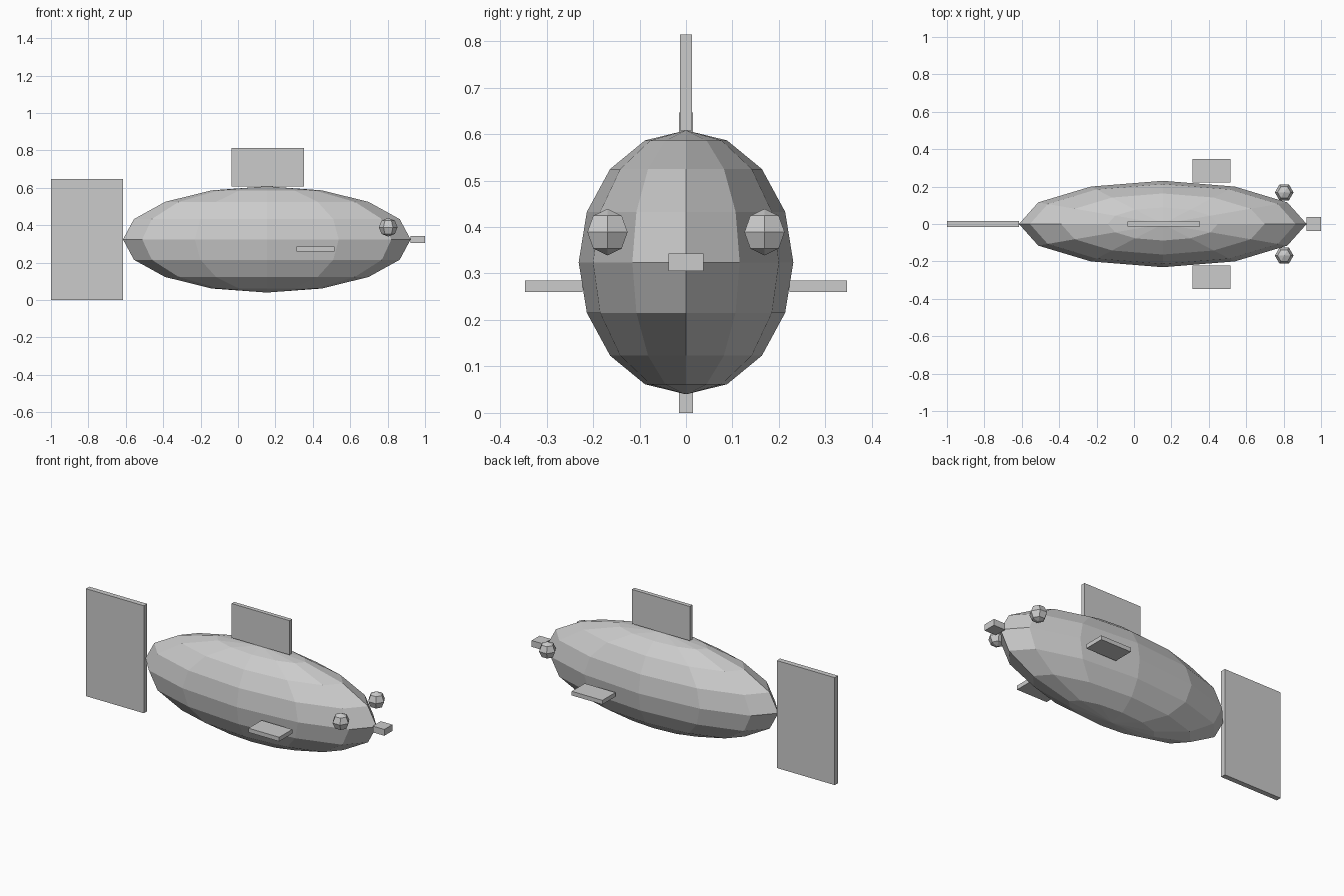
import bpy, bmesh
from mathutils import Matrix, Vector
from math import pi

if "Cube" in bpy.data.objects:
    bpy.data.objects.remove(bpy.data.objects["Cube"])


def finish(name, bm):
    mesh = bpy.data.meshes.new(name)
    bm.to_mesh(mesh)
    bm.free()
    obj = bpy.data.objects.new(name, mesh)
    bpy.context.collection.objects.link(obj)
    return obj


def box(name, lo, hi):
    lo, hi = Vector(lo), Vector(hi)
    bm = bmesh.new()
    bmesh.ops.create_cube(bm, size=1)
    bmesh.ops.scale(bm, vec=hi - lo, verts=bm.verts)
    bmesh.ops.translate(bm, vec=(lo + hi) / 2, verts=bm.verts)
    return finish(name, bm)


def ellipsoid(name, centre, radii, segments, rings):
    bm = bmesh.new()
    bmesh.ops.create_uvsphere(bm, u_segments=segments, v_segments=rings, radius=1)
    # turn so that a corner of each ring points along x
    bmesh.ops.rotate(bm, matrix=Matrix.Rotation(pi / 2, 3, 'Z'), verts=bm.verts)
    bmesh.ops.scale(bm, vec=radii, verts=bm.verts)
    bmesh.ops.translate(bm, vec=centre, verts=bm.verts)
    return finish(name, bm)


# Body and mouth
ellipsoid("body", (0.154, 0, 0.324), (0.769, 0.231, 0.284), 12, 8)
box("mouth", (0.923, -0.038, 0.305), (1.0, 0.038, 0.343))

# Upright tail and back fin
box("tail_fin", (-1.0, -0.0155, 0.0), (-0.615, 0.0155, 0.646))
box("back_fin", (-0.034, -0.0125, 0.608), (0.352, 0.0125, 0.814))

# Side fins and eyes
for side, s in (("left", 1), ("right", -1)):
    y = sorted((s * 0.223, s * 0.347))
    box(f"{side}_side_fin", (0.313, y[0], 0.26), (0.517, y[1], 0.285))
    ellipsoid(f"{side}_eye", (0.803, s * 0.169, 0.389), (0.05, 0.05, 0.05), 6, 4)
